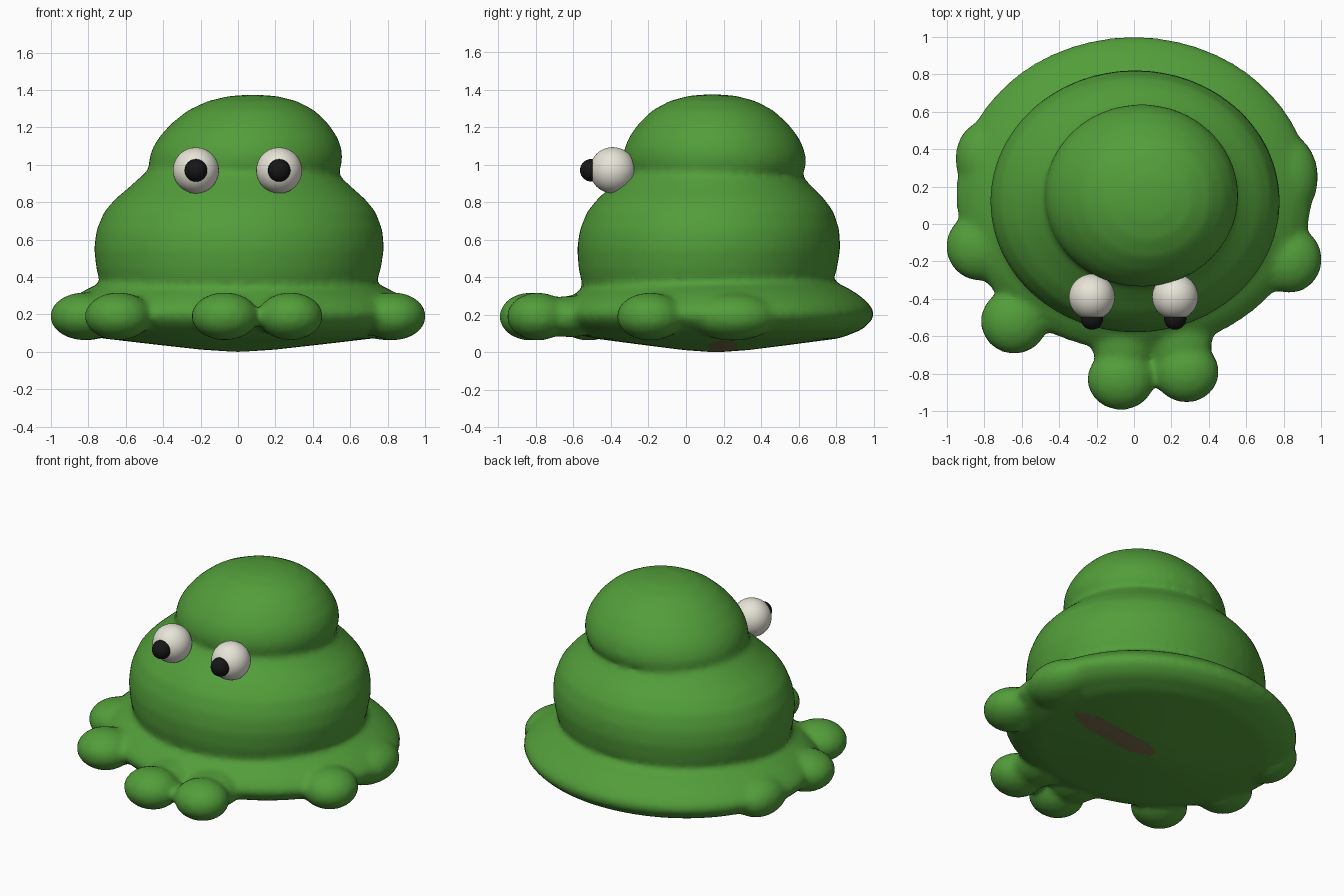
import bpy, bmesh, math
from mathutils import Matrix, Vector

cube = bpy.data.objects.get("Cube")
if cube:
    bpy.data.objects.remove(cube, do_unlink=True)


def material(name, colour):
    m = bpy.data.materials.new(name)
    m.use_nodes = True
    m.diffuse_color = (*colour, 1)
    bsdf = next(n for n in m.node_tree.nodes if n.type == 'BSDF_PRINCIPLED')
    bsdf.inputs["Base Color"].default_value = (*colour, 1)
    return m


green = material("frog green", (0.085, 0.34, 0.042))
brown = material("muddy brown", (0.19, 0.16, 0.07))
white = material("eye white", (0.80, 0.78, 0.68))
black = material("pupil black", (0.008, 0.008, 0.008))


def loft(bm, profile, centre, aspect, lean=(0, 0), segments=64):
    """Closed elliptical shape from (radius, height) pairs; lean shifts the top."""
    low, high = profile[0][1], profile[-1][1]
    rings = []
    for r, z in profile:
        t = (z - low) / (high - low)
        cx, cy = centre[0] + lean[0] * t, centre[1] + lean[1] * t
        ring = []
        for i in range(segments):
            a = math.tau * i / segments
            ring.append(bm.verts.new((cx + r * math.cos(a),
                                      cy + r * aspect * math.sin(a), z)))
        rings.append(ring)
    for a, b in zip(rings, rings[1:]):
        for i in range(segments):
            j = (i + 1) % segments
            bm.faces.new((a[i], a[j], b[j], b[i]))
    bm.faces.new(rings[0][::-1])
    bm.faces.new(rings[-1])


def ball(bm, centre, size):
    matrix = Matrix.Translation(centre) @ Matrix.Diagonal((*size, 1))
    bmesh.ops.create_uvsphere(bm, u_segments=40, v_segments=24, radius=1, matrix=matrix)


def finish(bm, name, *mats):
    bmesh.ops.recalc_face_normals(bm, faces=bm.faces)
    mesh = bpy.data.meshes.new(name)
    bm.to_mesh(mesh)
    bm.free()
    for m in mats:
        mesh.materials.append(m)
    mesh.shade_smooth()
    obj = bpy.data.objects.new(name, mesh)
    bpy.context.collection.objects.link(obj)
    return obj


bm = bmesh.new()

# spreading skirt with a shallow rounded underside
loft(bm, [(.02, 0), (.2, .012), (.45, .04), (.75, .075), (.88, .12), (.94, .17),
          (.955, .21), (.93, .25), (.87, .3), (.79, .345), (.72, .37)],
     (0, .16), .885)

# belly
loft(bm, [(.72, .3), (.738, .37), (.76, .44), (.775, .55), (.765, .65), (.725, .75),
          (.665, .82), (.595, .88), (.53, .94), (.48, .98)],
     (0, .11), .905, (.015, .03))

# domed head
loft(bm, [(.48, .93), (.512, .98), (.517, 1.03), (.505, 1.09), (.475, 1.15),
          (.42, 1.22), (.34, 1.29), (.24, 1.34), (.13, 1.367), (.02, 1.375)],
     (.03, .155), .945, (.05, -.015))

# toes and lumps round the rim: x, y, radius along x, radius along y
lumps = [(-.07, -.83, .18, .165), (.28, -.79, .175, .165), (-.64, -.52, .18, .175),
         (-.82, -.12, .185, .185), (.83, -.19, .175, .18), (.8, .25, .185, .24),
         (-.8, .35, .155, .2)]
for x, y, rx, ry in lumps:
    ball(bm, (x, y, .19), (rx, ry, .128))

# webbing joining the front toes to the skirt
for x in (-.06, .25):
    ball(bm, (x, -.62, .19), (.17, .2, .11))

# melt everything into one soft skin
raw = finish(bm, "body_source", green)
remesh = raw.modifiers.new("melt", 'REMESH')
remesh.mode = 'VOXEL'
remesh.voxel_size = .022
soften = raw.modifiers.new("soften", 'SMOOTH')
soften.factor = .5
soften.iterations = 6
graph = bpy.context.evaluated_depsgraph_get()
skin = bpy.data.meshes.new_from_object(raw.evaluated_get(graph))
bpy.data.objects.remove(raw, do_unlink=True)
skin.materials.clear()
skin.materials.append(green)
skin.materials.append(brown)

# muddy patch under the belly
for face in skin.polygons:
    c = face.center
    patch = ((c.x - .32) / .32) ** 2 + ((c.y - .2) / .085) ** 2 < 1
    face.material_index = int(patch and c.z < .12 and face.normal.z < 0)
skin.shade_smooth()
body = bpy.data.objects.new("body", skin)
bpy.context.collection.objects.link(body)

# bulging eyes
for side, x in (("right", -.225), ("left", .22)):
    for part, y, r, mat in (("eye", -.39, .123, white), ("pupil", -.505, .06, black)):
        bm = bmesh.new()
        ball(bm, (x, y, .97), (r, r, r))
        finish(bm, side + "_" + part, mat)
